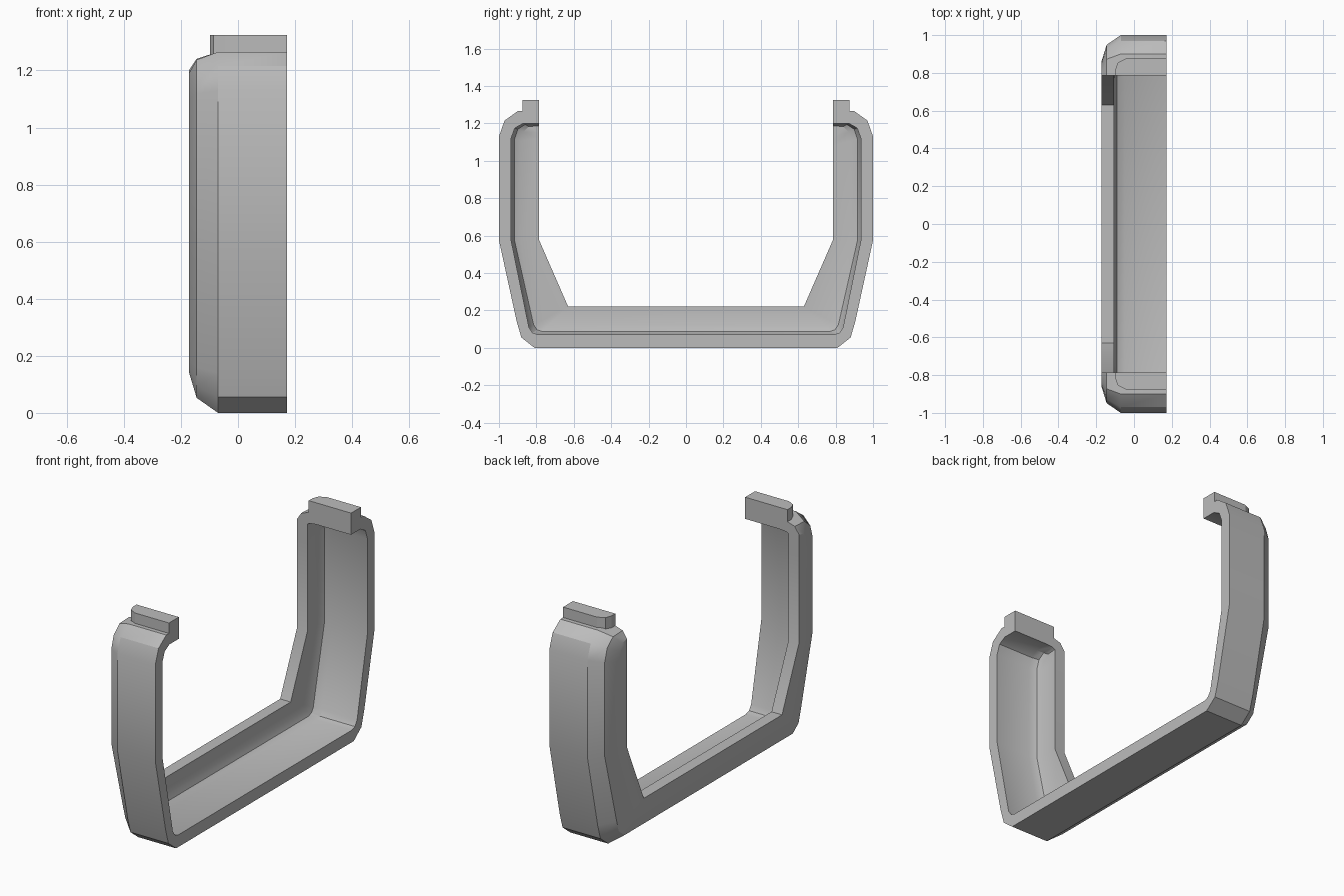
import bpy
import bmesh
from mathutils import Vector

cube = bpy.data.objects.get("Cube")
if cube:
    bpy.data.objects.remove(cube, do_unlink=True)

grey = bpy.data.materials.new("plain grey")
grey.use_nodes = True
COLOUR = (0.5, 0.5, 0.5, 1)
grey.diffuse_color = COLOUR
grey.node_tree.nodes["Principled BSDF"].inputs["Base Color"].default_value = COLOUR

OPEN_X = 0.172    # open side of the shell
WALL_X = -0.172   # closed side of the shell
WALL_IN = -0.105  # inner face of the closed side
LIP_Y = 0.785     # where both arms end

# Half profiles (y, z) from the floor corner up to the arm tip
OUTER = [(0.81, 0), (0.88, 0.055), (0.905, 0.14), (1, 0.575),
         (1, 1.13), (0.97, 1.215), (0.9, 1.265), (LIP_Y, 1.265)]
INNER = [(0.79, 0.07), (0.82, 0.08), (0.84, 0.11), (0.935, 0.575),
         (0.935, 1.12), (0.915, 1.175), (0.87, 1.2), (LIP_Y, 1.2)]
WINDOW = [(0.63, 0.22)] * 3 + [(LIP_Y, 0.575), (LIP_Y, 1.08),
                               (LIP_Y, 1.12), (LIP_Y, 1.15), (LIP_Y, 1.165)]


def ring(profile, x, t):
    """Full mirrored path, moved by t from the profile towards the window."""
    half = [Vector(a).lerp(Vector(b), t) for a, b in zip(profile, WINDOW)]
    return ([Vector((x, -p.x, p.y)) for p in reversed(half)]
            + [Vector((x, p.x, p.y)) for p in half])


def finish(bm, name):
    bmesh.ops.recalc_face_normals(bm, faces=bm.faces)
    mesh = bpy.data.meshes.new(name)
    bm.to_mesh(mesh)
    bm.free()
    mesh.materials.append(grey)
    obj = bpy.data.objects.new(name, mesh)
    bpy.context.collection.objects.link(obj)
    return obj


# Frame shell: outer skin, rounded edge, side wall, inner fillet, inner skin
rings = [ring(OUTER, OPEN_X, 0), ring(OUTER, -0.07, 0),
         ring(OUTER, -0.145, 0.24), ring(OUTER, WALL_X, 0.65),
         ring(OUTER, WALL_X, 1), ring(OUTER, WALL_IN, 1),
         ring(INNER, WALL_IN, 0.35), ring(INNER, -0.09, 0.12),
         ring(INNER, -0.05, 0), ring(INNER, OPEN_X, 0)]
bm = bmesh.new()
loops = [[bm.verts.new(p) for p in r] for r in rings]
for i, a in enumerate(loops):
    b = loops[(i + 1) % len(loops)]
    for j in range(len(a) - 1):
        bm.faces.new((a[j], a[j + 1], b[j + 1], b[j]))
for end in (0, -1):
    bm.faces.new([loop[end] for loop in loops])
bmesh.ops.remove_doubles(bm, verts=bm.verts, dist=0.0001)
frame = finish(bm, "frame_shell")
bpy.ops.object.select_all(action="DESELECT")
frame.select_set(True)
bpy.context.view_layer.objects.active = frame
bpy.ops.object.shade_smooth_by_angle()

# Raised tab on each arm tip, with its outer corner cut off
TAB = [(OPEN_X, LIP_Y), (OPEN_X, 0.875), (-0.045, 0.875),
       (-0.085, 0.855), (-0.098, 0.82), (-0.098, LIP_Y)]
for name, side in (("front_tab", -1), ("back_tab", 1)):
    bm = bmesh.new()
    base = bm.faces.new([bm.verts.new((x, side * y, 1.22)) for x, y in TAB])
    top = bmesh.ops.extrude_face_region(bm, geom=[base])["geom"]
    bmesh.ops.translate(bm, vec=(0, 0, 0.105),
                        verts=[v for v in top if isinstance(v, bmesh.types.BMVert)])
    finish(bm, name)
